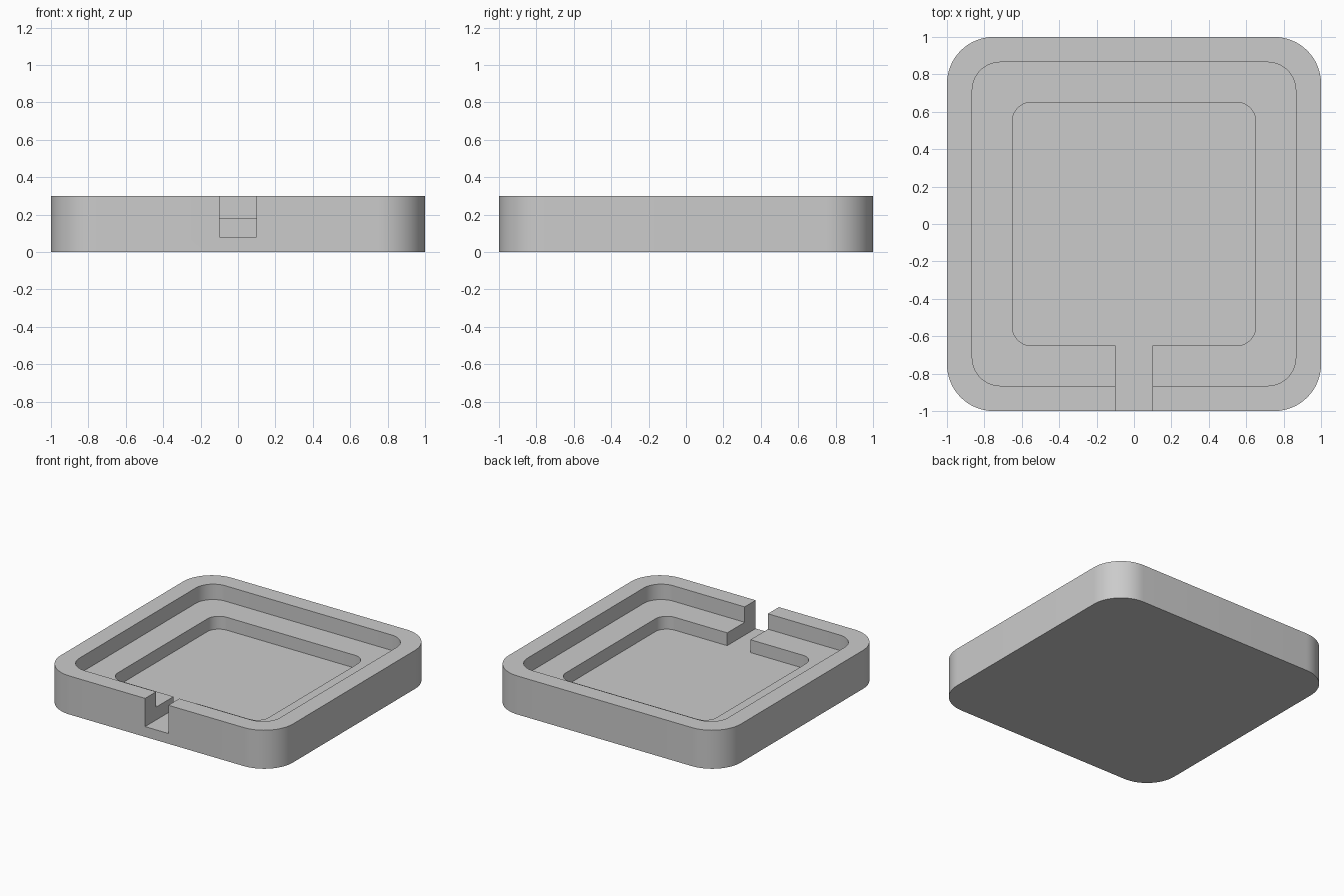
import bpy
import bmesh
from math import cos, sin, pi, radians

cube = bpy.data.objects.get("Cube")
if cube:
    bpy.data.objects.remove(cube, do_unlink=True)

grey = bpy.data.materials.new("plain grey")
grey.use_nodes = True
grey.diffuse_color = (0.6, 0.6, 0.6, 1)
grey.node_tree.nodes["Principled BSDF"].inputs["Base Color"].default_value = (0.6, 0.6, 0.6, 1)


def rounded_square(half, radius, steps=16):
    """Counter-clockwise outline that starts at the right end of the front edge."""
    c = half - radius
    points = []
    for i, (sx, sy) in enumerate([(1, -1), (1, 1), (-1, 1), (-1, -1)]):
        for k in range(steps + 1):
            a = (i - 1 + k / steps) * pi / 2
            points.append((sx * c + radius * cos(a), sy * c + radius * sin(a)))
    return points


def prism(name, outline, bottom, top):
    bm = bmesh.new()
    face = bm.faces.new([bm.verts.new((x, y, bottom)) for x, y in outline])
    side = bmesh.ops.extrude_face_region(bm, geom=[face])
    verts = [v for v in side["geom"] if isinstance(v, bmesh.types.BMVert)]
    bmesh.ops.translate(bm, vec=(0, 0, top - bottom), verts=verts)
    bmesh.ops.recalc_face_normals(bm, faces=bm.faces)
    mesh = bpy.data.meshes.new(name)
    bm.to_mesh(mesh)
    bm.free()
    mesh.materials.append(grey)
    obj = bpy.data.objects.new(name, mesh)
    bpy.context.collection.objects.link(obj)
    return obj


# Solid block with rounded corners
tray = prism("tray", rounded_square(1, 0.25), 0, 0.3)

# Upper recess, leaving a ledge
recess = prism("ledge_recess_cutter", rounded_square(0.865, 0.15), 0.18, 0.4)

# Deep pocket whose outline runs out through the front wall as a slot
slot = [(-0.1, -0.65), (-0.1, -1.2), (0.1, -1.2), (0.1, -0.65)]
pocket = prism("pocket_and_slot_cutter", rounded_square(0.65, 0.1) + slot, 0.08, 0.5)

bpy.ops.object.select_all(action='DESELECT')
tray.select_set(True)
bpy.context.view_layer.objects.active = tray
for cutter in (recess, pocket):
    cutter.hide_render = True
    cut = tray.modifiers.new(cutter.name, 'BOOLEAN')
    cut.operation = 'DIFFERENCE'
    cut.solver = 'EXACT'
    cut.object = cutter
    bpy.ops.object.modifier_apply(modifier=cut.name)
    bpy.data.objects.remove(cutter, do_unlink=True)

bpy.ops.object.shade_smooth_by_angle(angle=radians(30))
